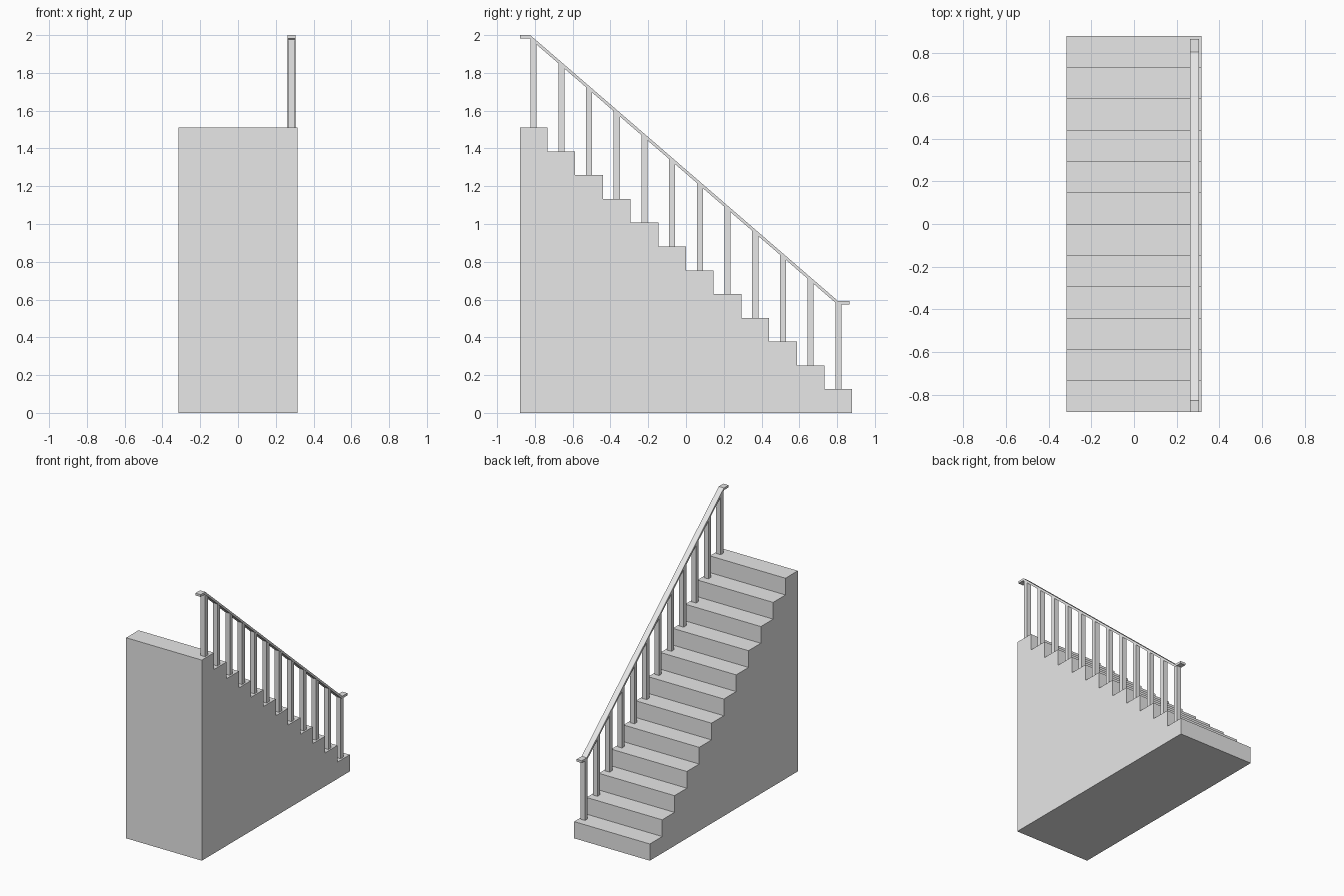
import bpy
import bmesh

cube = bpy.data.objects.get("Cube")
if cube:
    bpy.data.objects.remove(cube, do_unlink=True)

grey = bpy.data.materials.new("plain_grey")
grey.use_nodes = True
grey.diffuse_color = (0.8, 0.8, 0.8, 1)
grey.node_tree.nodes["Principled BSDF"].inputs["Base Color"].default_value = (0.8, 0.8, 0.8, 1)


def prism(name, profile, x0, x1):
    """Extrude a (y, z) side profile from x0 to x1."""
    bm = bmesh.new()
    face = bm.faces.new([bm.verts.new((x0, y, z)) for y, z in profile])
    ext = bmesh.ops.extrude_face_region(bm, geom=[face])
    moved = [g for g in ext["geom"] if isinstance(g, bmesh.types.BMVert)]
    bmesh.ops.translate(bm, verts=moved, vec=(x1 - x0, 0, 0))
    bmesh.ops.recalc_face_normals(bm, faces=bm.faces)
    mesh = bpy.data.meshes.new(name)
    bm.to_mesh(mesh)
    bm.free()
    mesh.materials.append(grey)
    obj = bpy.data.objects.new(name, mesh)
    bpy.context.collection.objects.link(obj)
    return obj


STEPS = 12
HALF_LENGTH, HALF_WIDTH, HEIGHT = 0.88, 0.315, 1.51
TREAD = 2 * HALF_LENGTH / STEPS
RISER = HEIGHT / STEPS

# Solid staircase, highest at the front
profile = [(HALF_LENGTH, 0), (-HALF_LENGTH, 0)]
for i in range(STEPS):
    y, z = -HALF_LENGTH + i * TREAD, HEIGHT - i * RISER
    profile += [(y, z), (y + TREAD, z)]
prism("staircase", profile, -HALF_WIDTH, HALF_WIDTH)

# Handrail with a short level piece at each end
THICK = 0.017
Y_TOP, Z_TOP, Y_LOW, Z_LOW = -0.825, 2.0, 0.805, 0.592
rail_top = [(-HALF_LENGTH, Z_TOP), (Y_TOP, Z_TOP), (Y_LOW, Z_LOW), (0.865, Z_LOW)]
rail_bottom = [(y - 0.004 * (abs(y) < 0.83), z - THICK) for y, z in reversed(rail_top)]
prism("handrail", rail_top + rail_bottom, 0.262, 0.305)


def rail_middle(y):
    t = min(max((y - Y_TOP) / (Y_LOW - Y_TOP), 0), 1)
    return Z_TOP + t * (Z_LOW - Z_TOP) - THICK * 0.6


# One baluster in the middle of each tread, cut to the rail's slope
for i in range(STEPS):
    y = -HALF_LENGTH + (i + 0.5) * TREAD
    foot = HEIGHT - i * RISER
    a, b = y - 0.016, y + 0.016
    prism(f"baluster_{i + 1}",
          [(a, foot), (b, foot), (b, rail_middle(b)), (a, rail_middle(a))],
          0.265, 0.302)
